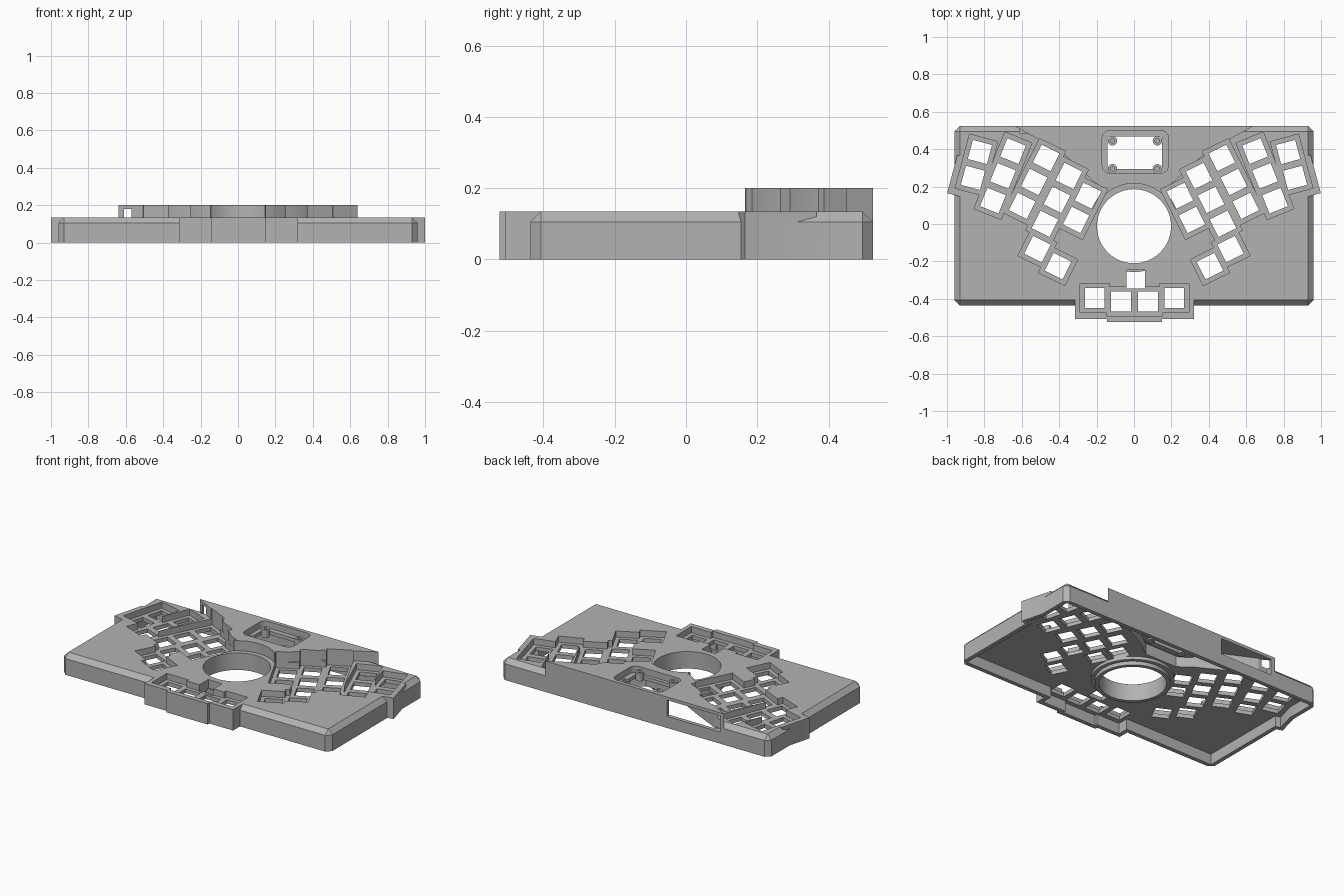
import bpy, bmesh
from math import sin, cos, radians, atan2

if "Cube" in bpy.data.objects:
    bpy.data.objects.remove(bpy.data.objects["Cube"], do_unlink=True)

grey = bpy.data.materials.new("case grey")
grey.use_nodes = True
grey.diffuse_color = (0.45, 0.45, 0.45, 1)
grey.node_tree.nodes["Principled BSDF"].inputs["Base Color"].default_value = (0.45, 0.45, 0.45, 1)

TOP, WEDGE_TOP = 0.135, 0.2
WELL_FLOOR, UNDERSIDE, WALL = 0.095, 0.07, 0.027
PITCH, WELL, HOLE = 0.143, 0.156, 0.106
HUB = (0, -0.012)


def prism(name, points, z0, z1):
    """Vertical prism from a 2D outline."""
    bm = bmesh.new()
    face = bm.faces.new([bm.verts.new((x, y, z0)) for x, y in points])
    ext = bmesh.ops.extrude_face_region(bm, geom=[face])
    for v in ext["geom"]:
        if isinstance(v, bmesh.types.BMVert):
            v.co.z = z1
    bmesh.ops.recalc_face_normals(bm, faces=bm.faces)
    mesh = bpy.data.meshes.new(name)
    bm.to_mesh(mesh)
    bm.free()
    mesh.materials.append(grey)
    ob = bpy.data.objects.new(name, mesh)
    bpy.context.collection.objects.link(ob)
    return ob


def rect(x0, x1, y0, y1):
    return [(x0, y0), (x1, y0), (x1, y1), (x0, y1)]


def square(cx, cy, size, degrees=0):
    a, h = radians(degrees), size / 2
    return [(cx + u * cos(a) - v * sin(a), cy + u * sin(a) + v * cos(a))
            for u, v in rect(-h, h, -h, h)]


def circle(cx, cy, r, n=64):
    return [(cx + r * cos(radians(360 * i / n)), cy + r * sin(radians(360 * i / n))) for i in range(n)]


def rounded(x0, x1, y0, y1, r):
    pts = []
    for k, (cx, cy) in enumerate(rect(x0 + r, x1 - r, y0 + r, y1 - r)):
        for s in range(6):
            a = radians(180 + 90 * k + 18 * s)
            pts.append((cx + r * cos(a), cy + r * sin(a)))
    return pts


def combine(target, points, z0, z1, op):
    """Boolean a prism into the target and drop the helper."""
    tool = prism("helper", points, z0, z1)
    tool.hide_render = True
    mod = target.modifiers.new("shape", "BOOLEAN")
    mod.operation, mod.solver, mod.object = op, "EXACT", tool
    bpy.context.view_layer.objects.active = target
    bpy.ops.object.modifier_apply(modifier=mod.name)
    bpy.data.objects.remove(tool, do_unlink=True)


def add(points, z0, z1):
    combine(case, points, z0, z1, "UNION")


def cut(points, z0, z1):
    combine(case, points, z0, z1, "DIFFERENCE")


def mirrored(half):
    """Close a left-hand outline with its mirror image."""
    return half + [(-x, y) for x, y in reversed(half)]


# Main body, chamfered everywhere except the base
case = prism("case_shell", rect(-0.96, 0.96, -0.437, 0.525), 0, TOP)
bm = bmesh.new()
bm.from_mesh(case.data)
edges = [e for e in bm.edges if max(v.co.z for v in e.verts) > 0.01]
bmesh.ops.bevel(bm, geom=edges, offset=0.03, segments=1, affect="EDGES")
bm.to_mesh(case.data)
bm.free()

# Raised rear housing with a curved front around the round opening
start = atan2(0.177, -0.145)
arc = [(HUB[0] + 0.229 * cos(start + (1.5708 - start) * i / 10),
        HUB[1] + 0.229 * sin(start + (1.5708 - start) * i / 10)) for i in range(10)]
add(mirrored([(-0.64, 0.525), (-0.38, 0.378), (-0.28, 0.287)] + arc), 0.04, WEDGE_TOP)

# Side and front bulges around the outer keys
for s in (-1, 1):
    add([(s * x, y) for x, y in ((0.88, 0.133), (0.999, 0.165), (0.945, 0.367), (0.88, 0.367))], 0, TOP)
add(rect(-0.315, 0.32, -0.507, -0.325), 0, TOP)
add(rect(-0.145, 0.15, -0.524, -0.34), 0, TOP)

# Hollow underside
cut(rect(-0.96 + WALL, 0.96 - WALL, -0.437 + WALL, 0.525 - WALL), -0.1, UNDERSIDE)
cut(rect(-0.288, 0.293, -0.48, -0.35), -0.1, UNDERSIDE)
cut(rect(-0.118, 0.123, -0.497, -0.35), -0.1, UNDERSIDE)
for s in (-1, 1):
    cut([(s * x, y) for x, y in ((0.88, 0.165), (0.967, 0.185), (0.925, 0.34), (0.88, 0.34))], -0.1, UNDERSIDE)
cut(mirrored([(-0.575, 0.5), (-0.33, 0.38), (-0.2, 0.31), (-0.115, 0.245)]), 0.03, 0.18)

# Port opening in the back wall
cut(rect(-0.61, -0.23, 0.485, 0.6), 0.075, 0.18)

# Key positions: column top, tilt and key count, mirrored to both sides
columns = [(0.824, 0.385, 15, 2), (0.647, 0.39, 22, 3), (0.47, 0.353, 26.5, 3),
           (0.348, 0.257, 26.5, 3), (0.246, 0.15, 26.5, 2),
           (0.516, -0.134, 26.5, 1), (0.406, -0.225, 26.5, 1)]
keys = [(-0.21, -0.395, 0), (-0.07, -0.415, 0), (0.075, -0.415, 0), (0.215, -0.395, 0)]
for x, y, tilt, count in columns:
    for i in range(count):
        kx = x + i * PITCH * sin(radians(tilt))
        ky = y - i * PITCH * cos(radians(tilt))
        keys += [(kx, ky, tilt), (-kx, ky, -tilt)]

# Recessed key wells, then the switch holes through them
for x, y, tilt in keys:
    cut(square(x, y, WELL, tilt), WELL_FLOOR, 0.3)
for x, y, tilt in keys:
    cut(square(x, y, HOLE, tilt), 0.02, 0.3)
cut(rect(-0.04, 0.06, -0.345, -0.247), 0.02, 0.3)

# Stepped collar under the round opening
add(circle(*HUB, 0.245), 0.05, 0.08)
add(circle(*HUB, 0.222), 0.025, 0.08)
cut(circle(*HUB, 0.198), -0.1, 0.4)

# Screen recess with a window through its floor
add(rect(-0.195, 0.205, 0.255, 0.51), 0.135, 0.19)
cut(rounded(-0.17, 0.184, 0.272, 0.5, 0.04), 0.158, 0.3)
cut(rect(-0.143, 0.15, 0.294, 0.468), 0.05, 0.3)

# Four hollow screen posts in the window corners
for i, (px, py) in enumerate(rect(-0.115, 0.125, 0.295, 0.445)):
    post = prism("screen_post_%d" % (i + 1), circle(px, py, 0.025, 24), 0.13, 0.182)
    combine(post, circle(px, py, 0.012, 16), 0.15, 0.3, "DIFFERENCE")

# Smooth the round walls and keep the edges sharp
for ob in bpy.data.objects:
    if ob.type == "MESH" and ob.name.startswith(("case", "screen")):
        bpy.ops.object.select_all(action="DESELECT")
        ob.select_set(True)
        bpy.context.view_layer.objects.active = ob
        bpy.ops.object.shade_smooth_by_angle(angle=radians(25))
